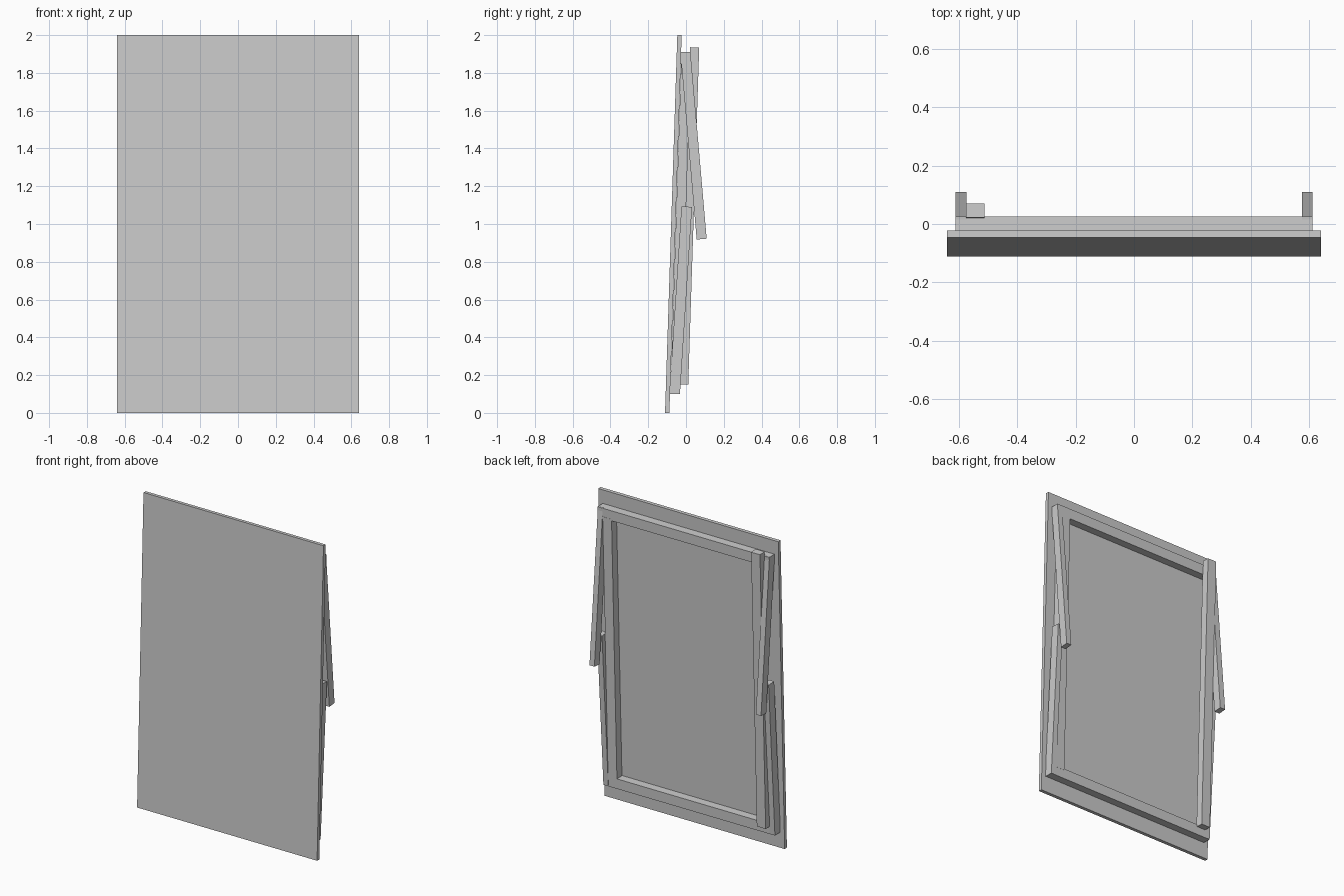
import bpy
import math

if "Cube" in bpy.data.objects:
    bpy.data.objects.remove(bpy.data.objects["Cube"])


def bar(name, x0, x1, bottom, top, depth):
    """Box between side positions x0..x1 whose centreline runs from bottom to top (y, z)."""
    dy, dz = top[0] - bottom[0], top[1] - bottom[1]
    bpy.ops.mesh.primitive_cube_add(
        size=1,
        location=((x0 + x1) / 2, (bottom[0] + top[0]) / 2, (bottom[1] + top[1]) / 2),
        rotation=(-math.atan2(dy, dz), 0, 0))
    ob = bpy.context.object
    ob.name = name
    ob.scale = (x1 - x0, depth, math.hypot(dy, dz))
    return ob


SLOPE = 0.0325  # backward lean of the board and its frame


def leaning(name, x0, x1, z0, z1, front, depth):
    """Bar parallel to the board; front is its distance behind the board's front face."""
    def y(z):
        return -0.111 + SLOPE * z + front + depth / 2
    return bar(name, x0, x1, (y(z0), z0), (y(z1), z1), depth)


# leaning front board
leaning("board", -0.64, 0.64, 0.0, 2.0, 0.0, 0.023)

# rear frame rails
leaning("bottom_rail", -0.61, 0.61, 0.10, 0.165, 0.023, 0.052)
leaning("top_rail", -0.61, 0.61, 1.845, 1.91, 0.023, 0.052)

# one stile between the rails, the other fixed behind them
leaning("inset_stile", 0.512, 0.575, 0.155, 1.855, 0.025, 0.051)
leaning("rear_stile", -0.575, -0.512, 0.15, 1.935, 0.070, 0.048)

# folding legs and braces at both sides
for side, x0, x1 in (("left", -0.61, -0.573), ("right", 0.575, 0.61)):
    bar("upper_leg_" + side, x0, x1, (0.083, 0.92), (-0.003, 1.908), 0.053)
    bar("lower_brace_" + side, x0, x1, (-0.060, 0.102), (0.004, 1.092), 0.056)
